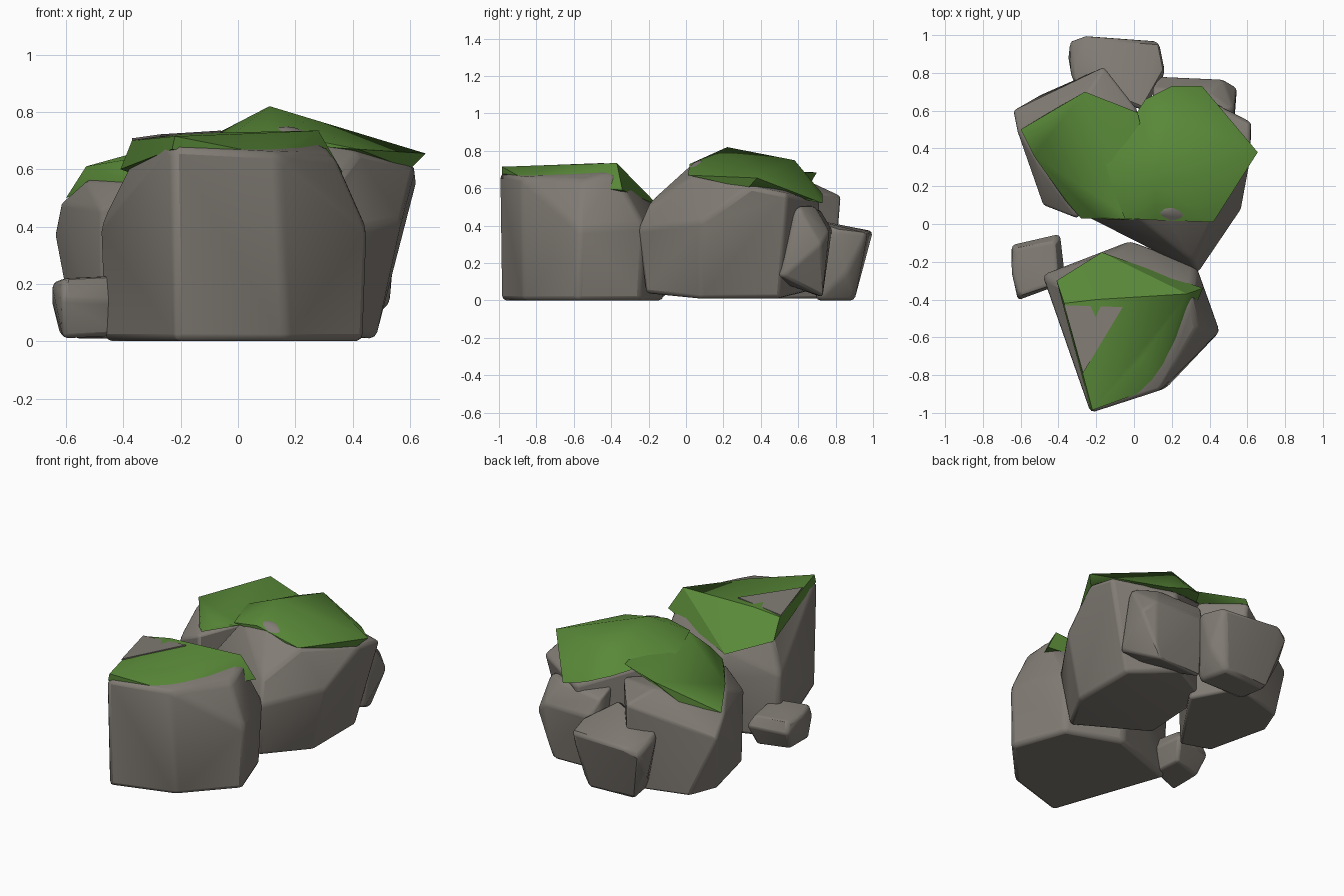
import bpy, bmesh

cube = bpy.data.objects.get("Cube")
if cube:
    bpy.data.objects.remove(cube, do_unlink=True)


def material(name, colour):
    mat = bpy.data.materials.new(name)
    mat.use_nodes = True
    mat.diffuse_color = colour
    shader = mat.node_tree.nodes["Principled BSDF"]
    shader.inputs["Base Color"].default_value = colour
    shader.inputs["Roughness"].default_value = 0.9
    return mat


STONE = material("stone_grey", (0.22, 0.20, 0.175, 1))
MOSS = material("moss_green", (0.10, 0.25, 0.04, 1))


def boulder(name, points, mat, bevel=0.0, angle=0.6):
    """Convex lump wrapped around its corner points, with softened edges."""
    bm = bmesh.new()
    for p in points:
        bm.verts.new(p)
    hull = bmesh.ops.convex_hull(bm, input=bm.verts)
    loose = set(hull["geom_interior"] + hull["geom_unused"])
    bmesh.ops.delete(bm, geom=[v for v in loose if isinstance(v, bmesh.types.BMVert)],
                     context='VERTS')
    bmesh.ops.dissolve_limit(bm, angle_limit=0.05, verts=bm.verts, edges=bm.edges)
    bmesh.ops.recalc_face_normals(bm, faces=bm.faces)
    mesh = bpy.data.meshes.new(name)
    bm.to_mesh(mesh)
    bm.free()
    mesh.materials.append(mat)
    obj = bpy.data.objects.new(name, mesh)
    bpy.context.collection.objects.link(obj)
    if bevel:
        mod = obj.modifiers.new("soft_edges", 'BEVEL')
        mod.width, mod.segments, mod.limit_method = bevel, 2, 'ANGLE'
        mod.angle_limit = 0.25
    bpy.ops.object.select_all(action='DESELECT')
    obj.select_set(True)
    bpy.context.view_layer.objects.active = obj
    bpy.ops.object.shade_smooth_by_angle(angle=angle)
    return obj


def ring(outline, z):
    return [(x, y, z) for x, y in outline]


# Front boulder: upright sides, shoulders cut back at the rear
foot = [(-.22, -.99), (.17, -.87), (.44, -.58), (.32, -.24), (-.02, -.12), (-.47, -.28)]
boulder("front_boulder", ring(foot, 0) + [
    (-.23, -1, .68), (.14, -.88, .66), (.455, -.57, .38), (.34, -.55, .64),
    (.33, -.22, .4), (.3, -.38, .69), (-.02, -.09, .36), (-.17, -.17, .52),
    (-.485, -.27, .4), (-.38, -.32, .61), (-.3, -.5, .69)], STONE, .025)

# Right rear boulder: leans outward as it rises
boulder("right_rear_boulder", [
    (-.1, .05, .02), (.3, -.22, .04), (.48, .08, .01), (.48, .5, .01),
    (.2, .66, .05), (-.1, .5, .05),
    (.34, -.26, .38), (.31, -.2, .52), (-.25, .04, .4), (.57, .08, .42),
    (0, .05, .72), (.17, .06, .755), (.42, .03, .66), (.62, .35, .61),
    (.625, .54, .57), (.28, .72, .52), (-.1, .5, .68)], STONE, .02)

# Left rear boulder
left_foot = [(-.3, .06), (-.48, .12), (-.57, .5), (-.5, .68), (-.15, .78), (0, .5)]
boulder("left_rear_boulder", ring(left_foot, .01) + [
    (-.3, .03, .55), (-.48, .1, .46), (-.62, .5, .48), (-.64, .6, .38),
    (-.53, .35, .56), (-.25, .68, .63), (-.16, .83, .56), (-.14, .8, .2),
    (.02, .6, .6)], STONE, .015)

# Back boulder: tips backward
back_foot = [(-.25, .88), (.06, .9), (.1, .7), (-.22, .7)]
boulder("back_boulder", ring(back_foot, 0) + [
    (-.34, .97, .33), (-.26, 1, .37), (.13, .97, .36), (.165, .8, .38),
    (.05, .6, .45), (-.33, .76, .4), (-.35, .88, .2), (.15, .86, .15)], STONE, .02)

# Back right boulder
boulder("back_right_boulder", [
    (.14, .78, .38), (.47, .765, .37), (.545, .72, .3), (.53, .6, .5),
    (.1, .6, .53), (.4, .69, .5), (.1, .72, .48), (.53, .52, .13),
    (.45, .74, .1), (.42, .73, .02), (.1, .72, .02), (.4, .35, .15)], STONE, .02)

# Small stone beside the front boulder
boulder("small_stone", [
    (-.61, -.37, .01), (-.41, -.3, .02), (-.42, -.11, .02), (-.62, -.17, .02),
    (-.615, -.405, .15), (-.36, -.31, .14), (-.39, -.05, .15), (-.65, -.11, .14),
    (-.65, -.25, .2), (-.61, -.38, .22), (-.4, -.31, .23), (-.42, -.09, .21),
    (-.63, -.13, .21)], STONE, .025)

# Moss caps over the three large boulders
boulder("front_moss", [
    (-.23, -.985, .67), (-.22, -.985, .715), (.11, -.865, .65), (.17, -.8, .63),
    (.365, -.34, .59), (.28, -.37, .735), (.05, -.7, .725), (-.17, -.15, .51),
    (-.41, -.3, .6), (-.37, -.42, .7), (-.2, -.4, .725), (.3, -.35, .58)],
    MOSS, angle=.5)
boulder("right_moss", [
    (.11, .22, .82), (.42, .01, .67), (.655, .38, .655), (.6, .33, .6),
    (.36, .73, .52), (.2, .73, .57), (.2, .58, .75), (.06, .66, .62),
    (-.16, .32, .68), (-.05, .03, .7), (.12, .02, .73), (.05, .5, .72)],
    MOSS, angle=.8)
boulder("left_moss", [
    (-.6, .5, .5), (-.53, .36, .61), (-.26, .7, .685), (.02, .59, .68),
    (.08, .3, .7), (-.28, .03, .58), (-.2, .04, .64), (0, .02, .7),
    (-.36, .12, .56), (-.4, .62, .55)], MOSS, angle=.8)

# Bare patch showing through the front moss
bare = [(-.37, -.43), (-.06, -.44), (-.27, -.79)]
boulder("bare_patch", [(x, y, z + d) for (x, y), z in zip(bare, (.7, .727, .714))
                       for d in (0, .008)], STONE)
